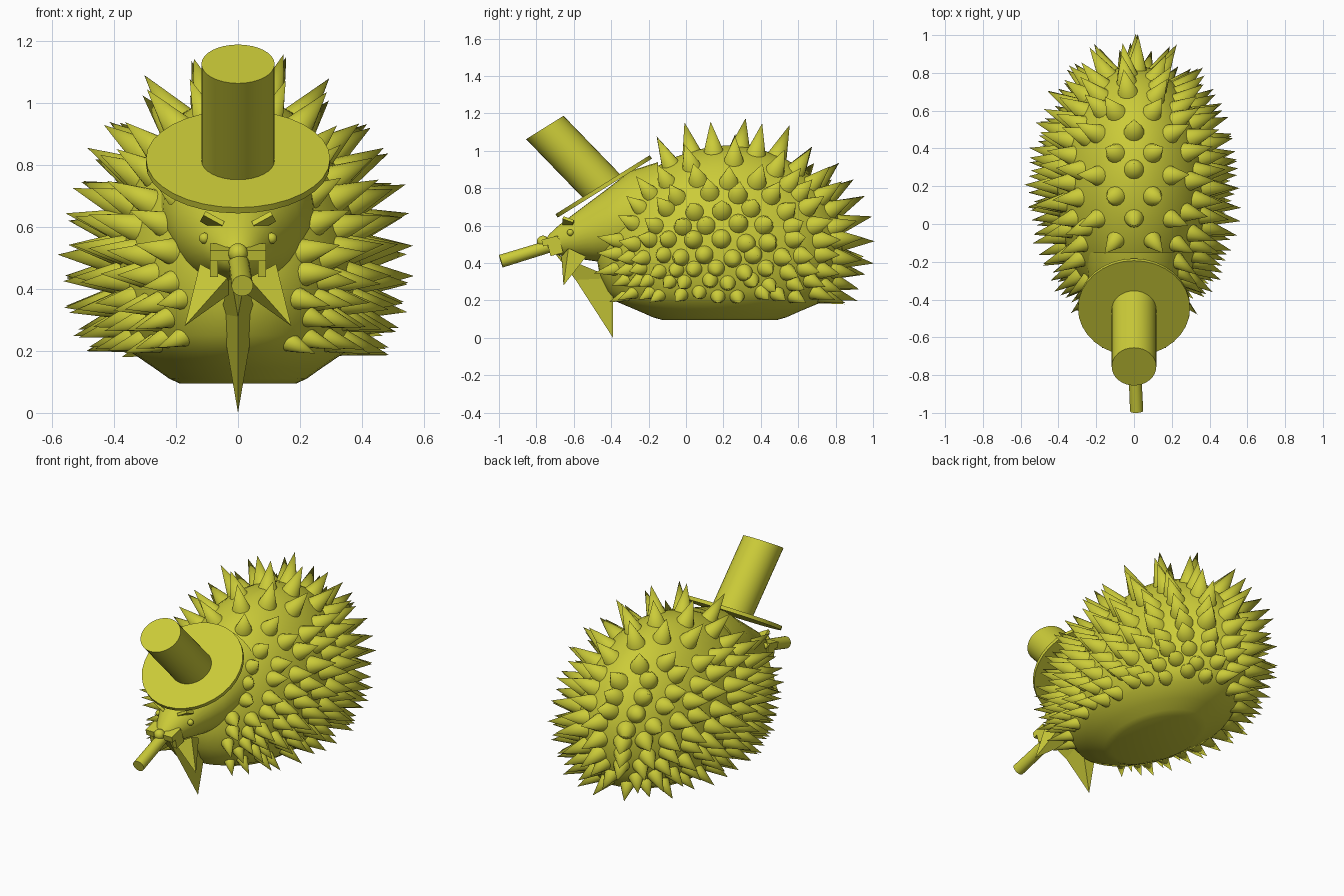
import bpy, bmesh, math, random
from mathutils import Vector, Matrix

if "Cube" in bpy.data.objects:
    bpy.data.objects.remove(bpy.data.objects["Cube"])

random.seed(4)
mat = bpy.data.materials.new("olive")
mat.diffuse_color = (0.6, 0.6, 0.04, 1)
mat.use_nodes = True
mat.node_tree.nodes["Principled BSDF"].inputs["Base Color"].default_value = mat.diffuse_color


def finish(name, bm, smooth=True):
    bmesh.ops.recalc_face_normals(bm, faces=bm.faces)
    me = bpy.data.meshes.new(name)
    bm.to_mesh(me)
    bm.free()
    ob = bpy.data.objects.new(name, me)
    bpy.context.collection.objects.link(ob)
    me.materials.append(mat)
    if smooth:
        bpy.ops.object.select_all(action='DESELECT')
        ob.select_set(True)
        bpy.context.view_layer.objects.active = ob
        bpy.ops.object.shade_smooth_by_angle(angle=math.radians(35))
    return ob


def loft(name, rings, smooth=True):
    bm = bmesh.new()
    loops = [[bm.verts.new(p) for p in r] for r in rings]
    n = len(rings[0])
    for a, b in zip(loops, loops[1:]):
        for i in range(n):
            bm.faces.new((a[i], a[(i + 1) % n], b[(i + 1) % n], b[i]))
    bm.faces.new(loops[0])
    bm.faces.new(loops[-1])
    return finish(name, bm, smooth)


def add_cone(bm, base, tip, r1, r2=0.0, n=14):
    base, tip = Vector(base), Vector(tip)
    d = tip - base
    m = Matrix.Translation((base + tip) / 2) @ d.to_track_quat('Z', 'Y').to_matrix().to_4x4()
    bmesh.ops.create_cone(bm, cap_ends=True, segments=n, radius1=r1, radius2=r2,
                          depth=d.length, matrix=m)


def box(bm, c, size, rot=(0, 0, 0)):
    r = Matrix.Rotation(rot[1], 4, 'Y') @ Matrix.Rotation(rot[0], 4, 'X')
    bmesh.ops.create_cube(bm, size=1, matrix=Matrix.Translation(c) @ r @ Matrix.Diagonal((*size, 1)))


# Body: egg with a faceted, flattened belly, leaning back towards the top
profile = [(.095, .46), (.11, .54), (.145, .66), (.195, .84), (.25, .91), (.33, .97), (.44, 1.0),
           (.55, .985), (.65, .935), (.75, .85), (.84, .73), (.91, .59), (.965, .44),
           (1.0, .29), (1.02, .16), (1.03, .02)]
RX, RY = .41, .66


def centre(z):
    return .18 + .09 * max(0, z - .45)


def scale_at(z):
    for (z0, s0), (z1, s1) in zip(profile, profile[1:]):
        if z <= z1:
            return s0 + (s1 - s0) * (z - z0) / (z1 - z0)
    return .02


def surf(a, z):
    s = scale_at(z)
    return Vector((RX * s * math.cos(a), centre(z) + RY * s * math.sin(a), z))


loft("body", [[surf(i * math.tau / 48, z) for i in range(48)] for z, s in profile])


# Spines follow the body normal and are finer near the face
bm = bmesh.new()


def spine(a, z):
    p = surf(a, z)
    if p.y < -.2 and abs(p.x) < .17:
        return
    if p.y < -.14 and abs(p.x) < .2 and z > .75:
        return
    n = (surf(a + .03, z) - surf(a - .03, z)).cross(surf(a, min(z + .03, 1.03)) - surf(a, z - .03))
    n.normalize()
    n.z = max(n.z, -.25)
    n.normalize()
    f = min(1, max(0, (p.y + .45) / .6))
    up = min(1, max(0, (z - .2) / .3))
    r = .029 + .012 * f + .012 * up
    length = .115 + .02 * f + .03 * up + random.uniform(-.02, .015)
    add_cone(bm, p - n * .03, p + n * length, r * 1.15)


# Staggered rows around the flanks
rows = [(.235, .11), (.295, .115), (.36, .12), (.435, .13), (.515, .14), (.6, .15), (.685, .16),
        (.765, .165), (.835, .17)]
for k, (z, gap) in enumerate(rows):
    pts = [surf(i * math.tau / 720, z) for i in range(720)]
    cum = [0]
    for i in range(720):
        step = (pts[(i + 1) % 720] - pts[i]).length
        cum.append(cum[-1] + step * (1.35 if pts[i].y < -.1 and z < .6 else 1))
    count = round(cum[-1] / gap)
    for j in range(count):
        t = (j + .5 * (k % 2)) / count * cum[-1]
        i = next(q for q in range(720) if cum[q + 1] > t)
        spine(i * math.tau / 720 + random.uniform(-.03, .03), z + random.uniform(-.015, .015))

# Staggered grid over the back
for k in range(-2, 8):
    for j in range(-2, 3):
        x, y = (j + .5 * (k % 2)) * .195, .03 + k * .113
        u, v = x / RX, (y - .225) / RY
        s = math.hypot(u, v)
        if s < .66:
            z = next(zz for zz in (1.025 - .002 * q for q in range(400)) if scale_at(zz) >= s)
            spine(math.atan2(v, u), z)
finish("spines", bm)

# Head: rounded cone narrowing to the snout
head = [(-.75, .503, .025), (-.73, .506, .05), (-.68, .522, .08), (-.6, .545, .118),
        (-.5, .575, .163), (-.42, .6, .198), (-.3, .65, .242), (-.15, .68, .26)]
loft("head", [[Vector((r * math.cos(i * math.tau / 32), y, z + r * math.sin(i * math.tau / 32)))
               for i in range(32)] for y, z, r in head])

# Hat: tilted brim and a slightly sheared crown
up = Vector((0, -.53, .848))
side = Vector((0, .848, .53))


def disc(c, r, n):
    return [Vector(c) + Vector((r, 0, 0)) * math.cos(i * math.tau / n)
            + side * r * math.sin(i * math.tau / n) for i in range(n)]


bc = Vector((0, -.44, .81))
loft("hat_brim", [disc(bc - up * .011, .297, 32), disc(bc + up * .011, .297, 32)])
loft("hat_crown", [disc((0, -.45, .81), .118, 32), disc((0, -.755, 1.125), .118, 32)])

# Eyes, slanted brows and whisker tufts
for s, label in ((-1, "left"), (1, "right")):
    bm = bmesh.new()
    bmesh.ops.create_uvsphere(bm, u_segments=14, v_segments=10, radius=.018,
                              matrix=Matrix.Translation((s * .108, -.618, .563)))
    finish(label + "_eye", bm)
    bm = bmesh.new()
    box(bm, (s * .083, -.63, .617), (.07, .06, .016), (-.4, -s * .5))
    finish(label + "_brow", bm, False)
    bm = bmesh.new()
    add_cone(bm, (s * .07, -.6, .435), (s * .172, -.655, .28), .075, 0, 4)
    finish(label + "_whisker_tuft", bm, False)

# Square moustache
bm = bmesh.new()
box(bm, (0, -.725, .518), (.18, .09, .036), (.25, 0))
for s in (-1, 1):
    box(bm, (s * .077, -.7, .485), (.026, .07, .08), (.25, 0))
finish("moustache", bm, False)

# Nose
bm = bmesh.new()
bmesh.ops.create_uvsphere(bm, u_segments=16, v_segments=10, radius=.032,
                          matrix=Matrix.Translation((0, -.765, .515)))
finish("nose", bm)

# Pointed beard: flat wedge hanging under the chin
bm = bmesh.new()
tip = bm.verts.new((0, -.39, 0))
q = [bm.verts.new(c) for c in ((.025, -.7, .45), (-.025, -.7, .45), (-.055, -.39, .32), (.055, -.39, .32))]
mid = bm.verts.new((0, -.59, .31))
bm.faces.new(q)
for f in ((q[0], q[1], mid), (q[1], q[2], mid), (q[3], q[0], mid),
          (q[2], tip, mid), (tip, q[3], mid), (q[3], tip, q[2])):
    bm.faces.new(f)
finish("beard", bm, False)

# Cigar
bm = bmesh.new()
add_cone(bm, (0, -.68, .505), (.014, -.99, .41), .033, .035, 20)
finish("cigar", bm)
